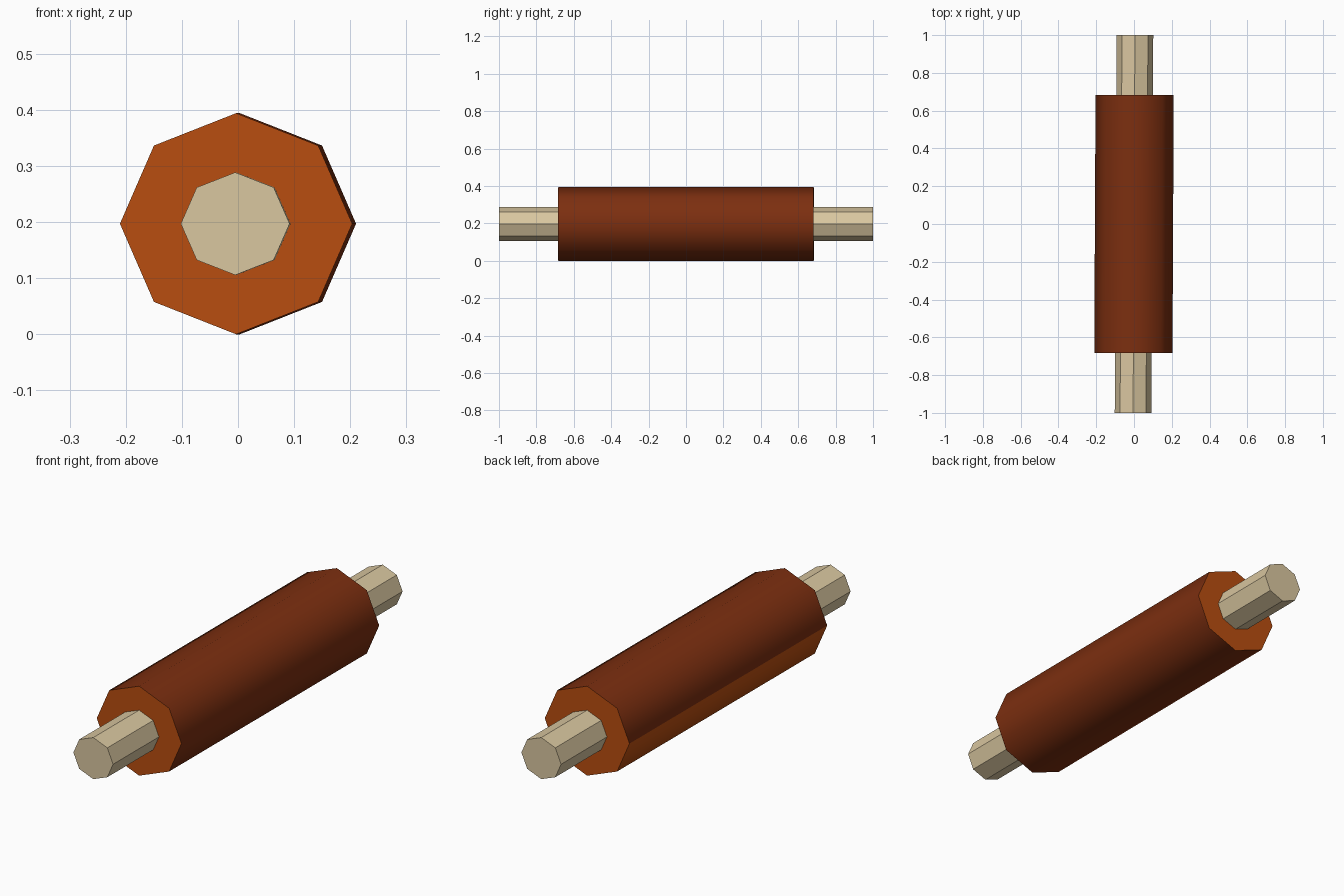
import bpy, bmesh, math
from mathutils import Matrix

if "Cube" in bpy.data.objects:
    bpy.data.objects.remove(bpy.data.objects["Cube"])

SIDES = 8
CENTRE_Z = 0.197
YAW = Matrix.Rotation(-0.005, 4, 'Z')  # the pin lies very slightly turned


def material(name, rgb):
    m = bpy.data.materials.new(name)
    m.diffuse_color = (*rgb, 1.0)
    m.use_nodes = True
    m.node_tree.nodes["Principled BSDF"].inputs["Base Color"].default_value = m.diffuse_color
    return m


dark_wood = material("dark wood", (0.202, 0.028, 0.005))
cut_wood = material("orange cut wood", (0.485, 0.075, 0.005))
pale_wood = material("pale wood", (0.70, 0.571, 0.352))


def prism(name, rx, rz, y0, y1, mats, skip_cap=None):
    """Octagonal prism along y, with a corner pointing sideways and up."""
    bm = bmesh.new()
    rings = []
    for y in (y0, y1):
        rings.append([bm.verts.new((rx * math.cos(i * math.tau / SIDES), y,
                                    CENTRE_Z + rz * math.sin(i * math.tau / SIDES)))
                      for i in range(SIDES)])
    a, b = rings
    for i in range(SIDES):
        j = (i + 1) % SIDES
        bm.faces.new((a[i], a[j], b[j], b[i]))
    for k, ring in enumerate(rings):
        if k != skip_cap:
            bm.faces.new(ring)
    bmesh.ops.recalc_face_normals(bm, faces=bm.faces)
    if skip_cap is not None:
        # open tube: make sure the normals point outwards
        side = next(f for f in bm.faces if len(f.verts) == 4)
        c = side.calc_center_median()
        if side.normal.x * c.x + side.normal.z * (c.z - CENTRE_Z) < 0:
            bmesh.ops.reverse_faces(bm, faces=bm.faces)
    bm.transform(YAW)
    mesh = bpy.data.meshes.new(name)
    bm.to_mesh(mesh)
    bm.free()
    for m in mats:
        mesh.materials.append(m)
    obj = bpy.data.objects.new(name, mesh)
    bpy.context.collection.objects.link(obj)
    return obj


# Roller: smooth dark sides, flat orange ends and one orange lower-left strip
roller = prism("roller", 0.207, 0.197, -0.683, 0.683, [dark_wood, cut_wood])
for p in roller.data.polygons:
    is_cap = abs(p.normal.y) > 0.9
    is_strip = p.normal.x < -0.8 and p.normal.z < 0
    p.material_index = 1 if is_cap or is_strip else 0
    p.use_smooth = not is_cap
cap_edges = {k for p in roller.data.polygons if abs(p.normal.y) > 0.9
             for k in p.edge_keys}
for e in roller.data.edges:
    e.use_edge_sharp = e.key in cap_edges

# Handles: flat-sided octagonal pegs butted against both ends
prism("front_handle", 0.097, 0.0915, -1.0, -0.683, [pale_wood], skip_cap=1)
prism("back_handle", 0.097, 0.0915, 0.683, 1.0, [pale_wood], skip_cap=0)
